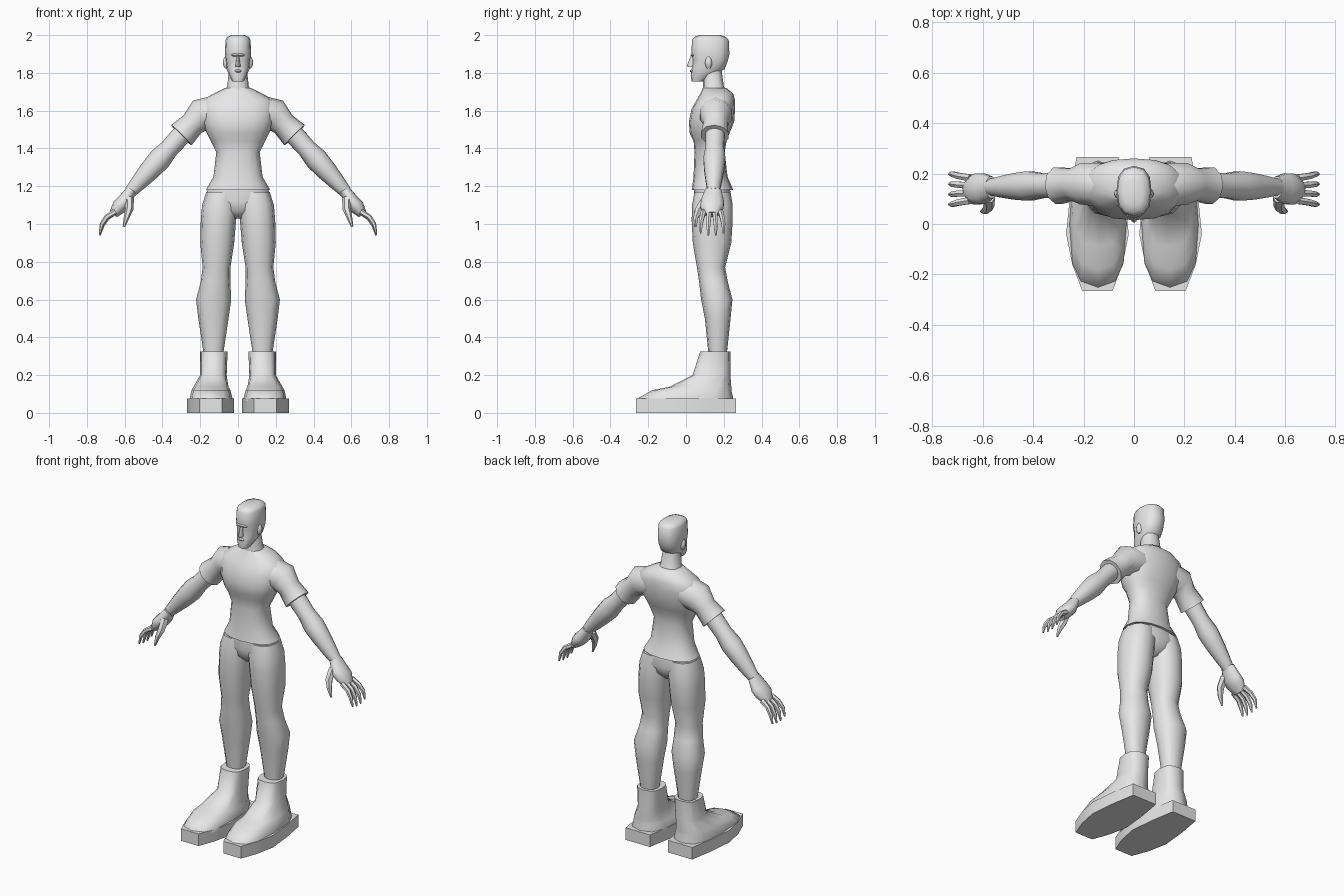
import bpy, bmesh, math
from mathutils import Vector

cube = bpy.data.objects.get("Cube")
if cube:
    bpy.data.objects.remove(cube, do_unlink=True)

shade = .8
colour = (shade, shade, shade, 1)
grey = bpy.data.materials.new("plain grey")
grey.use_nodes = True
grey.diffuse_color = colour
grey.node_tree.nodes["Principled BSDF"].inputs["Base Color"].default_value = colour


def skin(name, rings):
    """Bridge equal rings of points into a closed, smooth-shaded object."""
    bm = bmesh.new()
    loops = [[bm.verts.new(point) for point in ring] for ring in rings]
    for lower, upper in zip(loops, loops[1:]):
        for i in range(len(lower)):
            bm.faces.new((lower[i - 1], lower[i], upper[i], upper[i - 1]))
    bm.faces.new(loops[0])
    bm.faces.new(loops[-1])
    bmesh.ops.recalc_face_normals(bm, faces=bm.faces)
    mesh = bpy.data.meshes.new(name)
    bm.to_mesh(mesh)
    bm.free()
    mesh.materials.append(grey)
    part = bpy.data.objects.new(name, mesh)
    bpy.context.collection.objects.link(part)
    bpy.ops.object.select_all(action='DESELECT')
    part.select_set(True)
    bpy.context.view_layer.objects.active = part
    bpy.ops.object.shade_smooth_by_angle(angle=math.radians(50))


def turn(sides):
    """Cosine and sine pairs for one full turn."""
    angles = [math.tau * i / sides for i in range(sides)]
    return [(math.cos(angle), math.sin(angle)) for angle in angles]


def squarer(value, power):
    return math.copysign(abs(value) ** power, value)


def stack(name, rows, side=1, sides=12, power=.85):
    """Level rounded rings, each given by z, inner x, outer x, front y, back y."""
    rings = []
    for z, inner, outer, front, back in rows:
        middle = Vector(((inner + outer) / 2, (front + back) / 2))
        half = Vector(((outer - inner) / 2, (back - front) / 2))
        rings.append([(side * (middle.x + half.x * squarer(c, power)),
                       middle.y + half.y * squarer(s, power), z)
                      for c, s in turn(sides)])
    skin(name, rings)


def centred(name, rows, **options):
    """Level rings about the middle, each given by z, half width, front y, back y."""
    stack(name, [(z, -half, half, front, back) for z, half, front, back in rows], **options)


def tube(name, path, radii, side=1, sides=6, depth=1):
    """Round tube along a bent path, its rings stretched in depth."""
    path = [Vector(point) for point in path]
    rings = []
    for i, (point, radius) in enumerate(zip(path, radii)):
        ahead = path[min(i + 1, len(path) - 1)] - path[max(i - 1, 0)]
        across = ahead.cross(Vector((0, 1, 0))).normalized()
        deep = across.cross(ahead.normalized()) * depth
        ring = [point + radius * (across * c + deep * s) for c, s in turn(sides)]
        rings.append([(side * p.x, p.y, p.z) for p in ring])
    skin(name, rings)


def bump(name, centre, size, side=1):
    """Small faceted ellipsoid."""
    x, y, z = centre
    rows = []
    for step in (-.9, -.5, 0, .5, .9):
        reach = math.sqrt(1 - step * step)
        wide, deep = size[0] * reach, size[1] * reach
        rows.append((z + size[2] * step, x - wide, x + wide, y - deep, y + deep))
    stack(name, rows, side, sides=8, power=1)


# Shirt body, neck and pelvis
centred("shirt", [
    (1.18, .17, .03, .25), (1.25, .13, .04, .22), (1.38, .115, .045, .205),
    (1.44, .145, .04, .215), (1.48, .165, .02, .23), (1.54, .19, .015, .255),
    (1.61, .2, .03, .26), (1.655, .19, .055, .26), (1.69, .13, .075, .25),
    (1.72, .07, .09, .215)], sides=16)
centred("neck", [(1.66, .09, .08, .24), (1.73, .057, .09, .2), (1.84, .045, .09, .185)])
centred("pelvis", [(1.03, .03, .09, .19), (1.07, .12, .05, .23),
                   (1.12, .18, .04, .244), (1.2, .155, .045, .23)], sides=16)

# Head with flat crown, nose, brow and lips
centred("head", [
    (1.755, .03, .03, .095), (1.785, .046, .025, .14), (1.82, .06, .03, .205),
    (1.865, .067, .036, .222), (1.9, .07, .028, .23), (1.975, .066, .032, .226),
    (1.99, .058, .045, .21), (2, .035, .07, .18)], power=.8)
centred("nose", [(1.83, .014, .01, .05), (1.84, .013, .005, .05),
                 (1.89, .006, .025, .05)], sides=8)
bump("brow", (0, .05, 1.895), (.045, .026, .012))
bump("lips", (0, .04, 1.81), (.02, .02, .01))

for side, word in ((1, "left"), (-1, "right")):
    bump(word + "_ear", (.06, .12, 1.855), (.02, .02, .035), side)

    # Sleeve over the shoulder, flaring at its cuff
    tube(word + "_sleeve",
         [(.12, .155, 1.59), (.2, .16, 1.575), (.24, .157, 1.53), (.3, .152, 1.47)],
         (.09, .087, .066, .076), side, sides=10)

    # Arm along one straight line, fuller at the elbow
    shoulder, wrist = Vector((.26, .155, 1.515)), Vector((.57, .146, 1.17))
    girths = (.05, .053, .051, .061, .055, .045, .033)
    tube(word + "_arm",
         [shoulder.lerp(wrist, i / (len(girths) - 1)) for i in range(len(girths))],
         girths, side, sides=10)
    tube(word + "_palm",
         [(.565, .145, 1.18), (.6, .14, 1.12), (.63, .138, 1.09), (.66, .138, 1.05)],
         (.028, .04, .04, .024), side, sides=10, depth=1.6)

    # Fingers fan out slightly; the thumb hangs in front
    for k, finger in enumerate(("index", "middle", "ring", "little")):
        fan = (k - 1.5) * .01
        lift = abs(fan)
        y = .138 + fan * 3
        tube(f"{word}_{finger}_finger",
             [(.65, y, 1.065), (.695, y + fan / 2, 1.03 + lift / 2),
              (.72, y + fan, .985 + lift), (.732, y + fan, .935 + lift)],
             (.016, .014, .012, .005), side)
    tube(word + "_thumb",
         [(.575, .105, 1.135), (.575, .07, 1.08), (.59, .052, 1.035), (.605, .05, .985)],
         (.024, .022, .015, .006), side)

    # Trouser leg
    stack(word + "_leg", [
        (1.17, 0, .168, .045, .235), (1.1, 0, .19, .032, .247), (1.02, .01, .197, .03, .247),
        (.9, .02, .2, .036, .24), (.77, .04, .187, .058, .207), (.69, .04, .198, .07, .222),
        (.6, .036, .222, .08, .246), (.5, .05, .21, .1, .236), (.3, .08, .18, .12, .215)], side)

    # Boot upper
    stack(word + "_boot", [
        (.06, .03, .257, -.255, .25), (.08, .03, .255, -.25, .25), (.12, .04, .246, -.18, .24),
        (.137, .05, .236, -.09, .24), (.2, .06, .2, .035, .235), (.325, .055, .2, .075, .235)],
        side, power=.72)

    # Thick sole, its outline mirrored about the foot's centre line
    centre = .145
    profile = [(.06, -.265), (.1, -.16), (.124, -.04), (.108, .12), (.083, .265)]
    outline = ([(centre + half, y) for half, y in profile]
               + [(centre - half, y) for half, y in reversed(profile)])
    skin(word + "_sole", [[(side * x, y, z) for x, y in outline] for z in (0, .075)])
